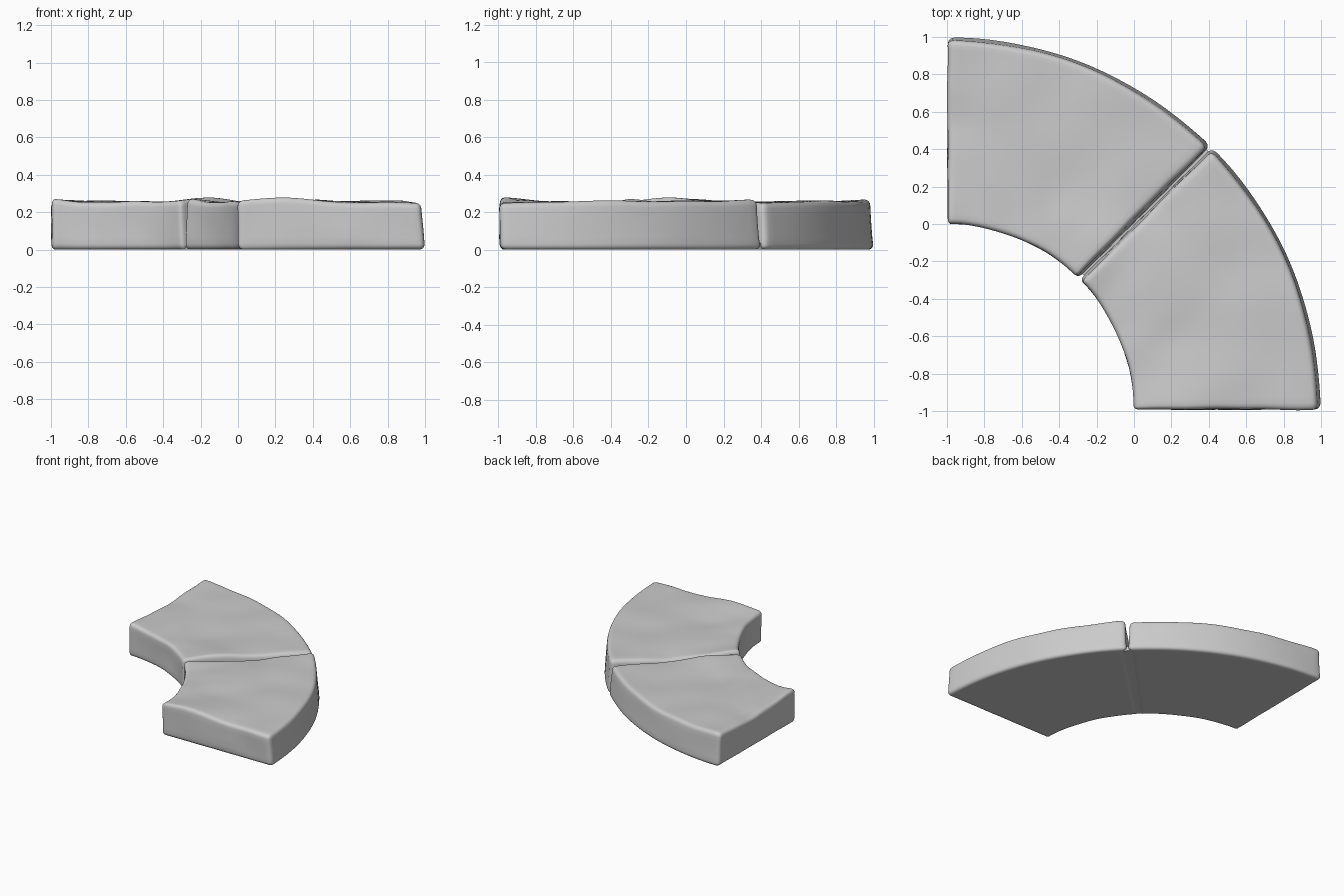
import bpy, bmesh, math
from mathutils import Vector, noise

cube = bpy.data.objects.get("Cube")
if cube:
    bpy.data.objects.remove(cube)

stone_grey = bpy.data.materials.new("stone grey")
stone_grey.use_nodes = True
colour = (0.6, 0.6, 0.6, 1)
stone_grey.diffuse_color = colour
stone_grey.node_tree.nodes["Principled BSDF"].inputs["Base Color"].default_value = colour

CENTRE = Vector((-1, -1, 0))      # centre of the curve
LENGTH, HEIGHT, ROUND = 1.18, 0.25, 0.03


def block(size, cuts):
    """Box from the origin, with evenly spaced cuts and extra ones near its edges."""
    bm = bmesh.new()
    bmesh.ops.create_cube(bm, size=1)
    for v in bm.verts:
        v.co = Vector((v.co[i] + 0.5) * size[i] for i in range(3))
    for axis in range(3):
        normal = Vector((0, 0, 0))
        normal[axis] = 1
        n = cuts[axis]
        places = [size[axis] * k / n for k in range(1, n)]
        for d in (0.008, 0.018, ROUND):
            places += [d, size[axis] - d]
        for p in places:
            bmesh.ops.bisect_plane(bm, geom=bm.verts[:] + bm.edges[:] + bm.faces[:],
                                   plane_co=normal * p, plane_no=normal)
    return bm


def round_corners(co, size):
    core = Vector(min(max(co[i], ROUND), size[i] - ROUND) for i in range(3))
    off = co - core
    return core + off.normalized() * min(ROUND, max(abs(c) for c in off)) if off.length else co


def bump(r, t, r0, t0, width):
    return math.exp(-((r - r0) ** 2 + (1.5 * (t - t0)) ** 2) / width ** 2)


def top_height(r, t):
    """Worn upper surface: raised corners, a chipped end and soft ripples."""
    z = 0.006 + 0.022 * bump(r, t, 1.2, 0, 0.2) + 0.014 * bump(r, t, 1, 0.78, 0.15)
    z += 0.010 * bump(r, t, 2, 0.78, 0.2) - 0.015 * bump(r, t, 1.55, 0.78, 0.12)
    z -= 0.012 * bump(r, t, 1.28, 0.32, 0.13)
    return z + 0.009 * noise.noise(Vector((r * 4, t * 6, 0.5)))


def finish(bm, name):
    bmesh.ops.recalc_face_normals(bm, faces=bm.faces[:])
    mesh = bpy.data.meshes.new(name)
    bm.to_mesh(mesh)
    bm.free()
    mesh.materials.append(stone_grey)
    obj = bpy.data.objects.new(name, mesh)
    bpy.context.collection.objects.link(obj)
    bpy.ops.object.select_all(action='DESELECT')
    obj.select_set(True)
    bpy.context.view_layer.objects.active = obj
    bpy.ops.object.shade_smooth_by_angle(angle=math.radians(40))


def paving_stone(name, start, gap_low, gap_high):
    """Wedge covering an eighth of a circle; gaps are the joint sides that lean away."""
    size = Vector((1, LENGTH, HEIGHT))
    bm = block(size, (18, 20, 4))
    for v in bm.verts:
        p = round_corners(v.co, size)
        r, f = 1 + p.x, p.y / LENGTH
        t = f * math.pi / 4
        z = p.z + top_height(r, t) * (p.z / HEIGHT)
        # outer side leans in, sides are slightly uneven
        r -= 0.02 * p.x ** 6 * p.z / HEIGHT
        wobble = 0.006 * noise.noise(Vector((r * 5, t * 5, z * 6)))
        r += wobble
        lean = 0.004 + 0.06 * p.z
        low = math.asin((lean if gap_low else 0.008) / r)
        high = math.asin((lean if gap_high else 0.004) / r)
        angle = start + low + f * (math.pi / 4 - low - high) + wobble * 0.6
        v.co = CENTRE + Vector((r * math.cos(angle), r * math.sin(angle), max(z, 0)))
    finish(bm, name)


paving_stone("front_paving_stone", 0, False, True)
paving_stone("back_paving_stone", math.pi / 4, True, False)

# Thin strip that closes the joint at the ground
bm = bmesh.new()
bmesh.ops.create_cube(bm, size=1)
for v in bm.verts:
    along, across = 1.5 + v.co.x * 0.94, v.co.y * 0.09
    v.co = CENTRE + Vector(((along + across) * math.sqrt(0.5), (along - across) * math.sqrt(0.5),
                            (v.co.z + 0.5) * 0.035 + 0.001))
finish(bm, "joint_strip")
